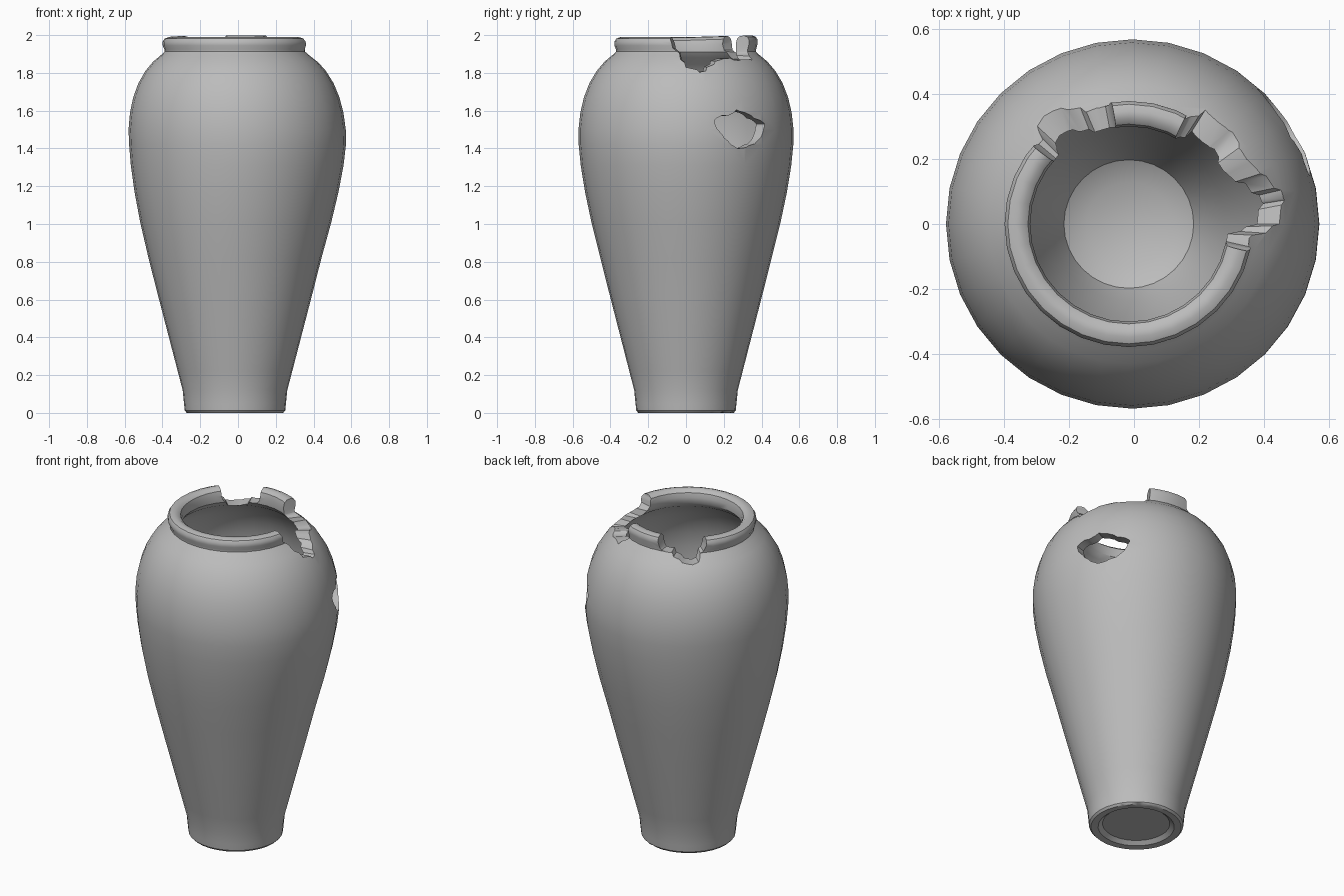
import bpy, bmesh, math

cube = bpy.data.objects.get("Cube")
if cube:
    bpy.data.objects.remove(cube, do_unlink=True)

SEGMENTS = 32

clay = bpy.data.materials.new("grey clay")
clay.use_nodes = True
GREY = (0.5, 0.5, 0.5, 1)
clay.diffuse_color = GREY
clay.node_tree.nodes["Principled BSDF"].inputs["Base Color"].default_value = GREY


def make_object(name, bm):
    bmesh.ops.recalc_face_normals(bm, faces=bm.faces)
    mesh = bpy.data.meshes.new(name)
    bm.to_mesh(mesh)
    bm.free()
    mesh.materials.append(clay)
    obj = bpy.data.objects.new(name, mesh)
    bpy.context.collection.objects.link(obj)
    return obj


def axis_shift(z):
    """Sideways lean of the hand-made pot: foot and rim sit slightly off centre."""
    bulge = max(0.0, 1 - abs(z - 1.4) / 0.55)
    return -0.016 + 0.014 * bulge


def lathe(name, profile):
    """Revolve (radius, height) points and cap both ends."""
    bm = bmesh.new()
    rings = []
    for r, z in profile:
        ring = []
        for i in range(SEGMENTS):
            a = 2 * math.pi * i / SEGMENTS
            lift = 0.01 * max(0.0, math.sin(a)) if z > 1.93 else 0
            ring.append(bm.verts.new((axis_shift(z) + r * math.cos(a),
                                      r * 0.99 * math.sin(a), z + lift)))
        rings.append(ring)
    for a, b in zip(rings, rings[1:]):
        for i in range(SEGMENTS):
            j = (i + 1) % SEGMENTS
            bm.faces.new((a[i], a[j], b[j], b[i]))
    bm.faces.new(rings[0])
    bm.faces.new(rings[-1])
    return make_object(name, bm)


def break_cutter(name, columns, r_in, r_out, drop=0.0):
    """Radial block from (angle, low z, high z) columns; drop lowers its inner side."""
    bm = bmesh.new()
    cols = []
    for deg, low, high in columns:
        c, s = math.cos(math.radians(deg)), math.sin(math.radians(deg))
        corners = ((r_in, low - drop), (r_out, low), (r_out, high), (r_in, high - drop))
        cols.append([bm.verts.new((r * c, r * s, z)) for r, z in corners])
    for a, b in zip(cols, cols[1:]):
        for i in range(4):
            j = (i + 1) % 4
            bm.faces.new((a[i], a[j], b[j], b[i]))
    bm.faces.new(cols[0])
    bm.faces.new(cols[-1])
    bmesh.ops.triangulate(bm, faces=bm.faces)
    obj = make_object(name, bm)
    obj.hide_render = True
    return obj


# Wall profile: recessed foot, outer body, rolled rim, then down the inside
profile = [
    (0.19, 0.022), (0.215, 0.002), (0.255, 0.0), (0.266, 0.012), (0.27, 0.05),
    (0.277, 0.12), (0.303, 0.22), (0.355, 0.42), (0.407, 0.62), (0.458, 0.82),
    (0.506, 1.01), (0.54, 1.17), (0.563, 1.31), (0.574, 1.42), (0.575, 1.5),
    (0.565, 1.59), (0.546, 1.67), (0.517, 1.745), (0.478, 1.81), (0.435, 1.86),
    (0.395, 1.893), (0.374, 1.912), (0.375, 1.925), (0.383, 1.945), (0.383, 1.965),
    (0.373, 1.981), (0.352, 1.989), (0.328, 1.986), (0.311, 1.972), (0.304, 1.945),
    (0.306, 1.91), (0.33, 1.88), (0.38, 1.845), (0.425, 1.79), (0.465, 1.72),
    (0.495, 1.64), (0.51, 1.55), (0.514, 1.44), (0.503, 1.31), (0.48, 1.17),
    (0.446, 1.01), (0.398, 0.82), (0.347, 0.62), (0.295, 0.42), (0.24, 0.22),
    (0.2, 0.13), (0.13, 0.09),
]
vase = lathe("vase", profile)

TOP = 2.3
# Large and small breaks in the rim
large_break = [(-14, 2.02), (-12, 1.96), (-9, 1.92), (-4, 1.87), (0, 1.83), (9, 1.80),
               (13, 1.81), (20, 1.845), (28, 1.872), (36, 1.878), (43, 1.865), (50, 1.872),
               (58, 1.868), (62, 1.90), (64, 1.93), (65.5, 2.05)]
small_break = [(100, 2.05), (102, 1.93), (108, 1.91), (113, 1.915), (120, 1.885),
               (130, 1.865), (136, 1.89), (140, 1.92), (143, 2.05)]
# Hole through the shoulder
hole = [(15.5, 1.537, 1.547), (20, 1.47, 1.575), (23, 1.44, 1.572), (29, 1.40, 1.605),
        (34, 1.405, 1.59), (40, 1.425, 1.56), (46, 1.49, 1.54), (47.5, 1.52, 1.53)]
# Chips along the foot
chip = [(-2, 0.008), (4, 0.018), (12, 0.02), (18, 0.032), (26, 0.027), (34, 0.038),
        (44, 0.024), (55, 0.04), (68, 0.03), (80, 0.034), (92, 0.02), (104, 0.008)]

cutters = [
    break_cutter("large_rim_break", [(a, z, TOP) for a, z in large_break], 0.15, 0.85),
    break_cutter("small_rim_break", [(a, z, TOP) for a, z in small_break], 0.15, 0.85),
    break_cutter("shoulder_hole", hole, 0.35, 0.75),
    break_cutter("foot_chip", [(a, -0.2, z) for a, z in chip], 0.2, 0.32, 0.05),
]

bpy.ops.object.select_all(action='DESELECT')
bpy.context.view_layer.objects.active = vase
vase.select_set(True)
for cutter in cutters:
    mod = vase.modifiers.new(cutter.name, 'BOOLEAN')
    mod.operation = 'DIFFERENCE'
    mod.solver = 'EXACT'
    mod.object = cutter
    bpy.ops.object.modifier_apply(modifier=mod.name)
    bpy.data.objects.remove(cutter, do_unlink=True)

# Smooth pottery with crisp broken edges
bpy.ops.object.shade_smooth_by_angle(angle=math.radians(35))
